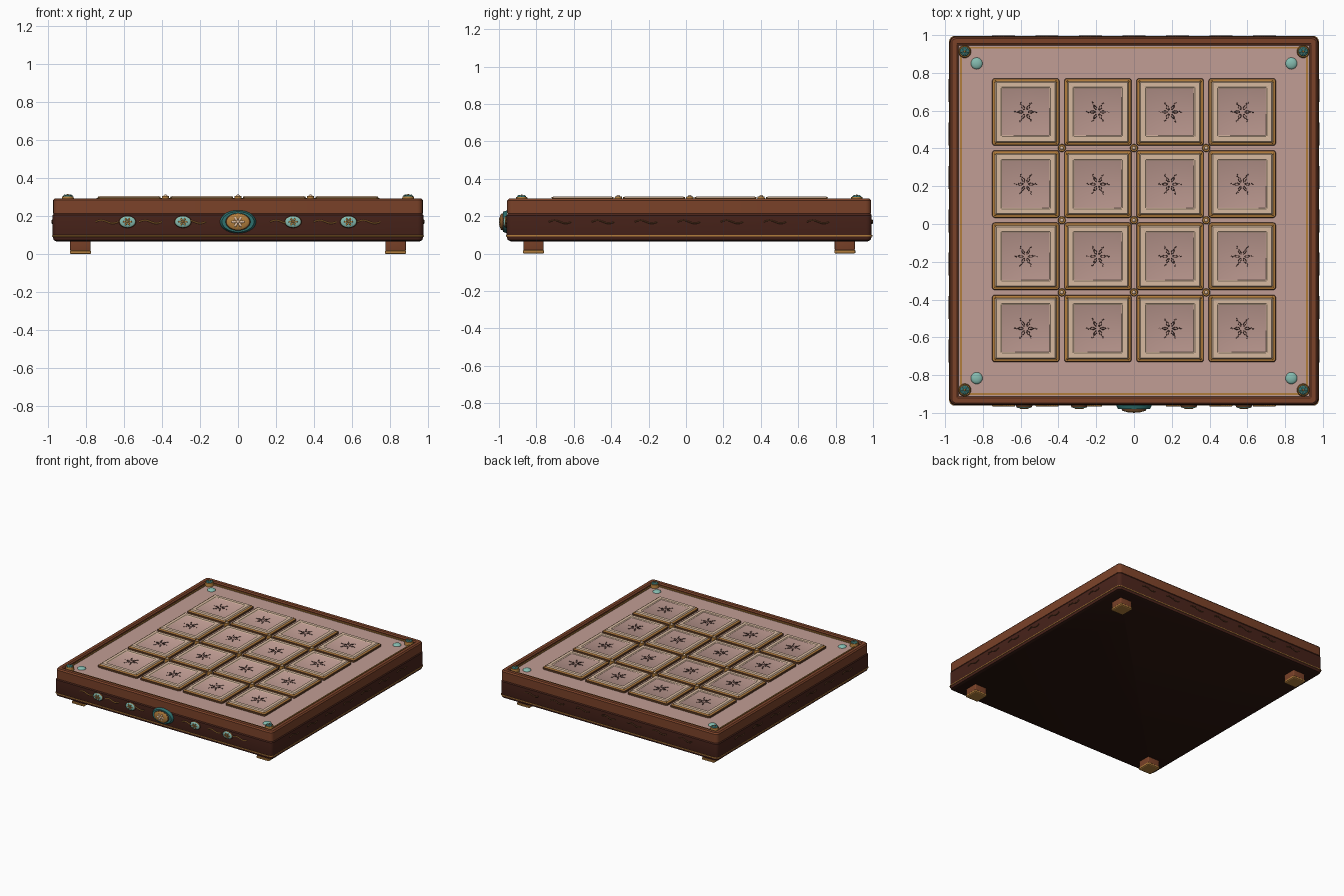
import bpy, bmesh, math
from math import sin, cos, pi
from mathutils import Matrix

if "Cube" in bpy.data.objects:
    bpy.data.objects.remove(bpy.data.objects["Cube"])

CY = 0.017      # y centre of the box body
PITCH = 0.382   # tile spacing


def mat(name, r, g, b):
    m = bpy.data.materials.new(name)
    m.diffuse_color = tuple((c / 255) ** 2.2 for c in (r, g, b)) + (1,)
    m.use_nodes = True
    m.node_tree.nodes["Principled BSDF"].inputs["Base Color"].default_value = m.diffuse_color
    return m


WOOD = mat("wood", 122, 68, 45)
DARK = mat("dark_wood", 74, 40, 32)
BASE = mat("base_wood", 48, 28, 22)
PINK = mat("pink_panel", 192, 156, 147)
CREAM = mat("cream", 214, 184, 158)
GOLD = mat("gold", 176, 124, 62)
BRONZE = mat("bronze", 100, 66, 42)
TEAL = mat("teal", 50, 112, 110)
MINT = mat("mint", 132, 186, 174)
INK = mat("ink", 72, 50, 46)


def finish(name, bm, mats, loc, rot=(0, 0, 0)):
    bmesh.ops.recalc_face_normals(bm, faces=bm.faces)
    me = bpy.data.meshes.new(name)
    bm.to_mesh(me)
    bm.free()
    for m in mats:
        me.materials.append(m)
    ob = bpy.data.objects.new(name, me)
    ob.location, ob.rotation_euler = loc, rot
    bpy.context.collection.objects.link(ob)
    for p in me.polygons:
        p.use_smooth = True
    me.set_sharp_from_angle(angle=math.radians(32))
    return ob


def square_loft(name, profile, radius, mats, loc, ring=False, bands=None, cap=0):
    """Sweep (half width, z) points round a rounded square."""
    bm = bmesh.new()
    top = max(h for h, z in profile)
    loops = []
    for h, z in profile:
        r = max(radius + h - top, 0.002)
        loop = []
        for q in range(4):
            for s in range(5):
                a = pi / 2 * (q + s / 4)
                sx, sy = (1, -1, -1, 1)[q], (1, 1, -1, -1)[q]
                loop.append(bm.verts.new((sx * (h - r) + r * cos(a), sy * (h - r) + r * sin(a), z)))
        loops.append(loop)
    n = len(loops[0])
    for i in range(len(loops) - (0 if ring else 1)):
        a, b = loops[i], loops[(i + 1) % len(loops)]
        for k in range(n):
            f = bm.faces.new((a[k], a[(k + 1) % n], b[(k + 1) % n], b[k]))
            f.material_index = bands[i] if bands else 0
    if not ring:
        bm.faces.new(loops[0][::-1])
        bm.faces.new(loops[-1]).material_index = cap
    return finish(name, bm, mats, loc)


def dome(name, r, h, m, loc, rot=(0, 0, 0), ry=None):
    """Low elliptical dome, pointing up local z."""
    bm = bmesh.new()
    bmesh.ops.create_uvsphere(bm, u_segments=24, v_segments=12, radius=1)
    bmesh.ops.scale(bm, verts=bm.verts, vec=(r, ry or r, h))
    return finish(name, bm, [m], loc, rot)


def disc(name, r, h, m, loc, rot=(0, 0, 0), ry=None):
    """Bevelled elliptical plate standing on local z = 0."""
    bm = bmesh.new()
    bmesh.ops.create_cone(bm, cap_ends=True, segments=28, radius1=1, radius2=0.88, depth=1,
                          matrix=Matrix.Translation((0, 0, 0.5)))
    bmesh.ops.scale(bm, verts=bm.verts, vec=(r, ry or r, h))
    return finish(name, bm, [m], loc, rot)


def wires(name, paths, r, m, loc, rot=(0, 0, 0), data=None):
    if data is None:
        data = bpy.data.curves.new(name, 'CURVE')
        data.dimensions, data.bevel_depth, data.bevel_resolution = '3D', r, 1
        data.use_fill_caps = True
        for pts in paths:
            s = data.splines.new('POLY')
            s.points.add(len(pts) - 1)
            for p, co in zip(s.points, pts):
                p.co = (*co, 1)
        data.materials.append(m)
    ob = bpy.data.objects.new(name, data)
    ob.location, ob.rotation_euler = loc, rot
    bpy.context.collection.objects.link(ob)
    return ob


# Box body, top rim, gold lines and sunken panel
square_loft("lower_body", [(0.955, 0.066), (0.97, 0.074), (0.976, 0.09), (0.976, 0.205), (0.968, 0.216)],
            0.03, [BASE, DARK], (0, CY, 0), bands=[0, 1, 1, 1])
square_loft("top_rim", [(0.973, 0.214), (0.973, 0.284), (0.964, 0.294), (0.938, 0.294), (0.929, 0.286),
                        (0.929, 0.214)], 0.03, [WOOD], (0, CY, 0), ring=True)
square_loft("base_gold_line", [(0.97, 0.09), (0.979, 0.092), (0.979, 0.099), (0.97, 0.101)],
            0.03, [GOLD], (0, CY, 0), ring=True)
square_loft("panel", [(0.935, 0.21), (0.935, 0.276)], 0.02, [PINK], (0, CY, 0))
square_loft("panel_gold_line", [(0.921, 0.274), (0.921, 0.283), (0.911, 0.283), (0.911, 0.274)],
            0.01, [GOLD], (0, CY, 0), ring=True)

# Feet with gold plates, corner studs and mint domes
for sx in (-1, 1):
    for sy in (-1, 1):
        x, y = sx * 0.83, CY + sy * 0.832
        square_loft("foot", [(0.05, 0.012), (0.054, 0.024), (0.054, 0.07)], 0.008, [WOOD], (x, y, 0))
        square_loft("foot_plate", [(0.05, 0), (0.056, 0.004), (0.056, 0.016), (0.052, 0.02)],
                    0.008, [GOLD], (x, y, 0))
        dome("panel_dome", 0.031, 0.014, MINT, (sx * 0.833, CY + sy * 0.833, 0.276))
        x, y = sx * 0.896, CY + sy * 0.896
        disc("corner_stud", 0.034, 0.027, GOLD, (x, y, 0.276))
        dome("stud_gem", 0.025, 0.009, TEAL, (x, y, 0.303))
        for k in range(6):
            a = k * pi / 3
            dome("stud_petal", 0.008, 0.004, MINT, (x + 0.016 * cos(a), y + 0.016 * sin(a), 0.309),
                 (0, 0, a), 0.004)
        dome("stud_centre", 0.006, 0.005, GOLD, (x, y, 0.311))

# Tile grid with etched star motifs
star = []
for k in range(6):
    a = k * pi / 3
    for side in (-1, 1):
        pts = [(0.012 + 0.03 * t / 6, side * 0.006 * sin(pi * t / 6), 0) for t in range(7)]
        star.append([(cos(a) * u - sin(a) * v, sin(a) * u + cos(a) * v, 0) for u, v, w in pts])
    tail = [(0.046 + 0.015 * t / 4, 0.004 * sin(2 * pi * t / 4), 0) for t in range(5)]
    star.append([(cos(a) * u - sin(a) * v, sin(a) * u + cos(a) * v, 0) for u, v, w in tail])
tile_profile = [(0.178, 0.274), (0.178, 0.289), (0.173, 0.294), (0.168, 0.295), (0.162, 0.297),
                (0.156, 0.306), (0.131, 0.306), (0.125, 0.301)]
star_data = tile_data = None
for i in range(4):
    for j in range(4):
        x, y = (i - 1.5) * PITCH, CY + 0.003 + (j - 1.5) * PITCH
        if tile_data is None:
            ob = square_loft("tile", tile_profile, 0.014, [BRONZE, GOLD, CREAM, PINK], (x, y, 0),
                             bands=[0, 0, 1, 1, 2, 2, 2], cap=3)
            tile_data = ob.data
        else:
            ob = bpy.data.objects.new("tile", tile_data)
            ob.location = (x, y, 0)
            bpy.context.collection.objects.link(ob)
        star_data = wires("tile_star", star, 0.0017, INK, (x, y, 0.302), data=star_data).data
        for sx in (-1, 1):
            for sy in (-1, 1):
                dome("tile_pin", 0.005, 0.004, GOLD, (x + sx * 0.161, y + sy * 0.161, 0.299))

# Knobs where the tile gaps cross
for i in (-1, 0, 1):
    for j in (-1, 0, 1):
        x, y = i * PITCH, CY + 0.003 + j * PITCH
        disc("grid_knob", 0.021, 0.03, GOLD, (x, y, 0.275))
        dome("grid_knob_bead", 0.01, 0.009, CREAM, (x, y, 0.305))

# Wavy inlay wires on all four sides
for k in range(4):
    a = k * pi / 2
    waves = []
    for n in range(-3, 4):
        waves.append([(n * 0.23 - 0.06 + 0.12 * t / 12, 0, 0.008 * sin(2 * pi * t / 12)) for t in range(13)])
    wires("side_wave", waves, 0.004, GOLD if k == 0 else BRONZE,
          (0.978 * sin(a), CY - 0.978 * cos(a), 0.17), (0, 0, a))

# Front medallions: oval plates with gold flowers
FRONT = (pi / 2, 0, 0)
FY = CY - 0.974


def flower(x, y, r, m, squash):
    for k in range(6):
        a = k * pi / 3
        dome("medallion_petal", r * 0.36, 0.004, m,
             (x + r * 0.6 * cos(a), y, 0.17 + squash * r * 0.6 * sin(a)), (pi / 2, -a, 0), r * 0.18)
    dome("medallion_centre", r * 0.24, 0.005, m, (x, y, 0.17), FRONT)


disc("centre_medallion", 0.096, 0.022, TEAL, (0, FY, 0.17), FRONT, 0.061)
disc("centre_medallion_step", 0.072, 0.03, BRONZE, (0, FY, 0.17), FRONT, 0.05)
dome("centre_medallion_face", 0.062, 0.011, GOLD, (0, FY - 0.029, 0.17), FRONT, 0.044)
flower(0, FY - 0.038, 0.036, CREAM, 0.8)
for x in (-0.582, -0.29, 0.29, 0.582):
    disc("side_medallion", 0.046, 0.012, BRONZE, (x, FY, 0.17), FRONT, 0.033)
    dome("side_medallion_face", 0.041, 0.007, MINT, (x, FY - 0.012, 0.17), FRONT, 0.029)
    flower(x, FY - 0.018, 0.026, GOLD, 0.85)
